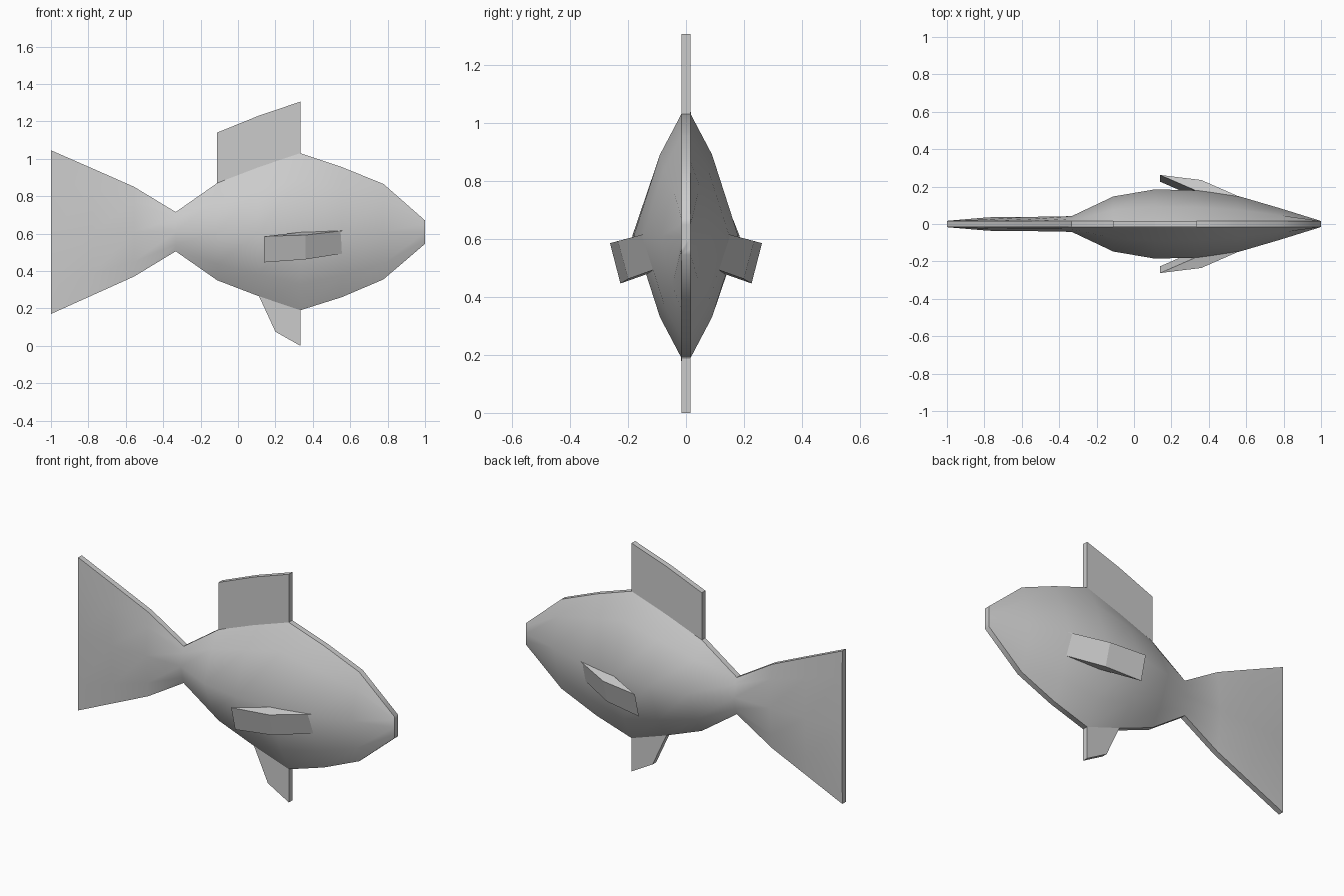
import bpy, bmesh, math

if "Cube" in bpy.data.objects:
    bpy.data.objects.remove(bpy.data.objects["Cube"])


def make_object(name, verts, faces, smooth=False):
    mesh = bpy.data.meshes.new(name)
    mesh.from_pydata(verts, [], faces)
    bm = bmesh.new()
    bm.from_mesh(mesh)
    bmesh.ops.recalc_face_normals(bm, faces=bm.faces)
    bm.to_mesh(mesh)
    bm.free()
    obj = bpy.data.objects.new(name, mesh)
    bpy.context.collection.objects.link(obj)
    if smooth:
        bpy.ops.object.select_all(action='DESELECT')
        obj.select_set(True)
        bpy.context.view_layer.objects.active = obj
        bpy.ops.object.shade_smooth_by_angle(angle=math.radians(50))
    return obj


def loft(name, rings, smooth=False):
    n = len(rings[0])
    verts = [p for ring in rings for p in ring]
    faces = [(i * n + j, i * n + (j + 1) % n, (i + 1) * n + (j + 1) % n, (i + 1) * n + j)
             for i in range(len(rings) - 1) for j in range(n)]
    faces += [tuple(range(n)), tuple(range((len(rings) - 1) * n, len(rings) * n))]
    return make_object(name, verts, faces, smooth)


EDGE = 0.016  # half thickness of the ridge and the flat fins

# Body and tail: (x, bottom, top, half width at the middle)
stations = [
    (1.0, 0.545, 0.67, 0.016), (0.778, 0.355, 0.865, 0.085),
    (0.556, 0.26, 0.955, 0.15), (0.333, 0.19, 1.03, 0.18),
    (0.111, 0.265, 0.955, 0.185), (-0.111, 0.35, 0.87, 0.147),
    (-0.333, 0.505, 0.715, 0.042), (-0.556, 0.37, 0.85, 0.038),
    (-0.778, 0.27, 0.948, 0.036), (-1.0, 0.17, 1.045, 0.017)]
profile = [(0, 0), (1 / 6, 0.45), (1 / 2, 1), (5 / 6, 0.45), (1, 0)]
rings = []
for x, low, high, width in stations:
    side = [(EDGE + (width - EDGE) * f, low + (high - low) * t) for t, f in profile]
    rings.append([(x, y, z) for y, z in side] + [(x, -y, z) for y, z in reversed(side)])
loft("body_and_tail", rings, True)


# Flat fins on the centre line
def flat_fin(name, outline):
    loft(name, [[(x, y, z) for x, z in outline] for y in (-EDGE, EDGE)])


flat_fin("dorsal_fin", [(-0.111, 0.86), (-0.111, 1.14), (0.111, 1.23),
                        (0.333, 1.305), (0.333, 1.02), (0.111, 0.93)])
flat_fin("belly_fin", [(0.111, 0.268), (0.2, 0.075), (0.333, 0.0),
                       (0.333, 0.2), (0.222, 0.26)])

# Leaf-shaped side fins, leaning outwards and mirrored
leaf = [(0.60, 0.13, 0.62), (0.36, 0.235, 0.592), (0.14, 0.262, 0.585), (0.42, 0.14, 0.617)]
for name, s in (("left_side_fin", 1), ("right_side_fin", -1)):
    top = [(x, s * y, z) for x, y, z in leaf]
    bottom = [(x, s * (y - 0.036), z - 0.139 + 0.04 * (x - 0.14)) for x, y, z in leaf]
    loft(name, [top, bottom])
